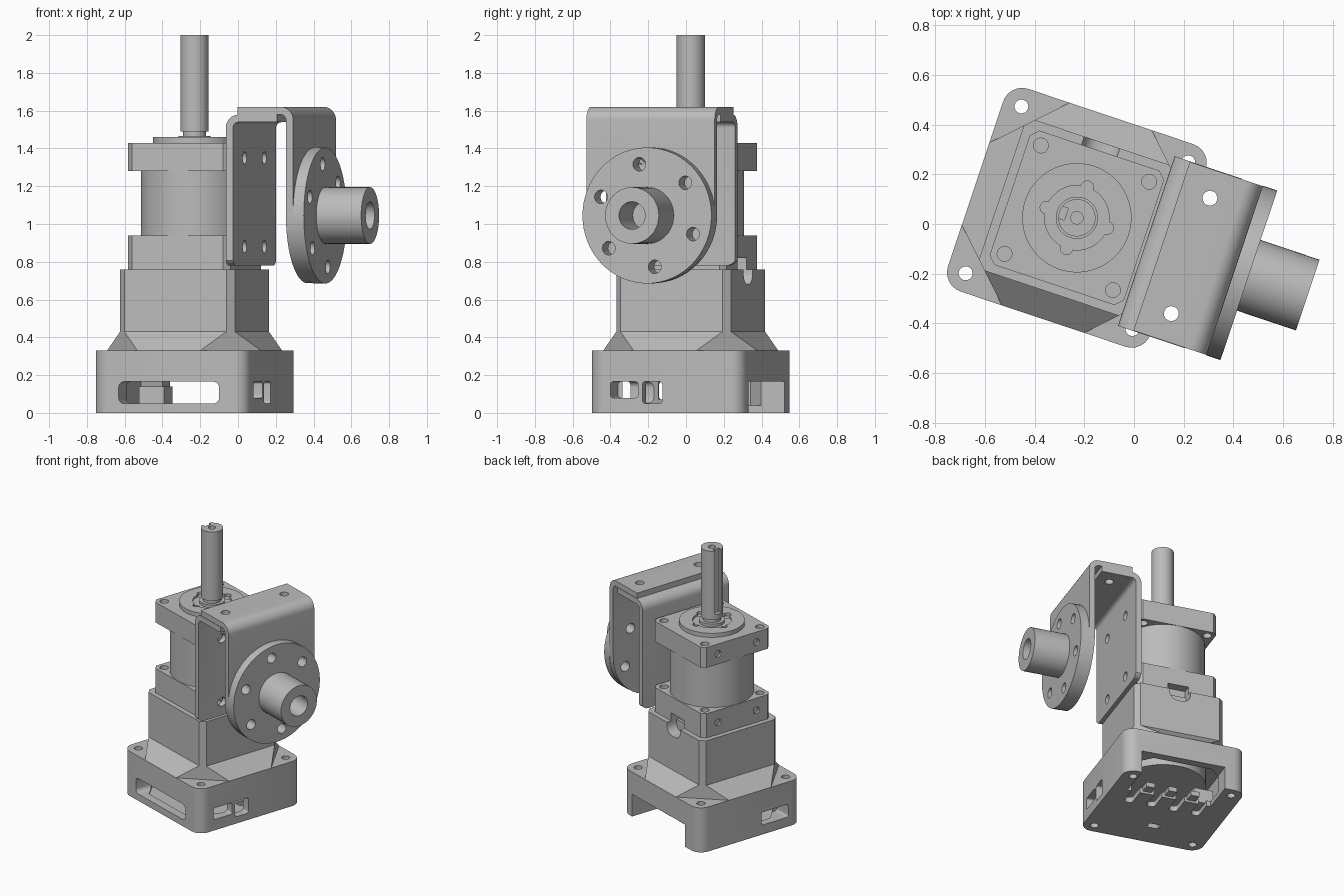
import bpy, bmesh, math
from mathutils import Matrix

cube = bpy.data.objects.get("Cube")
if cube:
    bpy.data.objects.remove(cube)

# Whole assembly is turned about the vertical shaft axis
PLACE = Matrix.Translation((-0.23, 0.025, 0)) @ Matrix.Rotation(math.radians(-18.5), 4, 'Z')

grey = bpy.data.materials.new("machined_grey")
grey.use_nodes = True
grey.diffuse_color = (0.5, 0.5, 0.5, 1)
grey.node_tree.nodes["Principled BSDF"].inputs["Base Color"].default_value = (0.5, 0.5, 0.5, 1)


def arc(a, b, r, start, end, n):
    return [(a + r * math.cos(math.radians(start + (end - start) * i / n)),
             b + r * math.sin(math.radians(start + (end - start) * i / n))) for i in range(n + 1)]


def circle(a, b, r, n=32):
    return arc(a, b, r, 0, 360, n)[:-1]


def rect(a0, a1, b0, b1, r=0, n=6):
    """Rectangle outline; r rounds the corners, n=1 chamfers them."""
    if not r:
        return [(a0, b0), (a1, b0), (a1, b1), (a0, b1)]
    return (arc(a0 + r, b0 + r, r, 180, 270, n) + arc(a1 - r, b0 + r, r, 270, 360, n)
            + arc(a1 - r, b1 - r, r, 0, 90, n) + arc(a0 + r, b1 - r, r, 90, 180, n))


def square(half, r=0, n=6):
    return rect(-half, half, -half, half, r, n)


def loft(name, sections, axis='z'):
    """Skin outlines stacked along an axis."""
    bm = bmesh.new()
    rings = []
    for pts, h in sections:
        put = {'z': lambda p: (p[0], p[1], h), 'x': lambda p: (h, p[0], p[1]),
               'y': lambda p: (p[0], h, p[1])}[axis]
        rings.append([bm.verts.new(put(p)) for p in pts])
    for low, high in zip(rings, rings[1:]):
        for i in range(len(low)):
            j = (i + 1) % len(low)
            bm.faces.new((low[i], low[j], high[j], high[i]))
    bm.faces.new(rings[0])
    bm.faces.new(rings[-1])
    bmesh.ops.recalc_face_normals(bm, faces=bm.faces)
    mesh = bpy.data.meshes.new(name)
    bm.to_mesh(mesh)
    bm.free()
    mesh.materials.append(grey)
    ob = bpy.data.objects.new(name, mesh)
    bpy.context.collection.objects.link(ob)
    ob.matrix_world = PLACE
    return ob


def prism(name, pts, lo, hi, axis='z'):
    return loft(name, [(pts, lo), (pts, hi)], axis)


def cut(pts, lo, hi, axis='z'):
    ob = prism("cutter", pts, lo, hi, axis)
    ob.hide_render = True
    return ob


def finish(ob, cutters=(), keep=None):
    """Apply cuts and an optional intersection, then smooth round surfaces."""
    tools = ([(keep, 'INTERSECT')] if keep else []) + [(c, 'DIFFERENCE') for c in cutters]
    for tool, op in tools:
        mod = ob.modifiers.new("cut", 'BOOLEAN')
        mod.object, mod.operation, mod.solver = tool, op, 'EXACT'
    if tools:
        bpy.context.view_layer.update()
        deps = bpy.context.evaluated_depsgraph_get()
        ob.data = bpy.data.meshes.new_from_object(ob.evaluated_get(deps))
        ob.modifiers.clear()
        for tool, op in tools:
            bpy.data.objects.remove(tool)
    ob.data.shade_smooth()
    ob.data.set_sharp_from_angle(angle=math.radians(30))
    return ob


def corners(d):
    return [(a, b) for a in (-d, d) for b in (-d, d)]


# Hollow base with screw holes, side windows and an open back
cuts = [cut(circle(a, b, 0.028, 20), -0.1, 0.4) for a, b in corners(0.354)]
cuts += [cut(square(0.37, 0.16, 1), 0.04, 0.3),
         cut(rect(-0.28, 0.28, 0.05, 0.165, 0.03), -0.5, -0.3, 'y'),
         cut(rect(-0.28, 0.32, -0.1, 0.165), 0.3, 0.5, 'y'),
         cut(rect(-0.305, -0.15, 0.08, 0.165, 0.015), 0.3, 0.5, 'x'),
         cut(rect(-0.125, -0.015, 0.05, 0.165, 0.015), 0.3, 0.5, 'x'),
         cut(rect(-0.32, -0.095, 0.07, 0.165, 0.015), -0.5, -0.3, 'x'),
         cut(rect(-0.28, 0.32, 0.17, 0.5), -0.1, 0.1)]
cuts += [cut(rect(a - 0.03, a + 0.03, 0.02, 0.2, 0.025), -0.1, 0.1) for a in (-0.22, -0.06, 0.1, 0.26)]
cuts += [cut(rect(-0.06, 0.02, -0.24, -0.19), -0.1, 0.1)]
finish(prism("base", square(0.43, 0.08), 0, 0.33), cuts)

# Motor end and connectors inside the base
finish(prism("motor_end", circle(0, 0, 0.29, 48), 0.19, 0.31))
finish(prism("connector", rect(-0.31, -0.17, 0.0, 0.14), 0.035, 0.14))
for i, a in enumerate((-0.14, 0.02, 0.18)):
    finish(prism("terminal_%d" % (i + 1), rect(a - 0.03, a + 0.03, 0.1, 0.24), 0.015, 0.05))

# Housing that widens onto the base, with a cable notch at the back
finish(loft("motor_housing", [(square(0.43, 0.255, 1), 0.33), (square(0.32, 0.035, 1), 0.43),
                              (square(0.32, 0.035, 1), 0.76)]),
       [cut(rect(-0.075, 0.075, 0.68, 0.9, 0.06), 0.24, 0.4, 'y')])

# Gearbox: two square flanges around a drum
for name, z0, z1 in (("lower_flange", 0.76, 0.94), ("upper_flange", 1.28, 1.43)):
    cuts = [cut(circle(a, b, 0.03, 20), z0 - 0.02, z1 + 0.02) for a, b in corners(0.23)]
    mid = (z0 + z1) / 2
    cuts += [cut(circle(b, mid, 0.025, 20), s * 0.25 - 0.02, s * 0.25 + 0.06 * s + 0.02, 'x')
             for s in (-1, 1) for b in (-0.16, 0.16)]
    if name == "lower_flange":
        cuts.append(cut(rect(-0.075, 0.075, 0.7, 0.82), 0.22, 0.4, 'y'))
    finish(prism(name, square(0.285, 0.03, 1), z0, z1), cuts)
finish(prism("gearbox_drum", circle(0, 0, 0.283, 64), 0.93, 1.29))

# Output boss with recessed face
cuts = [cut(circle(0, 0, 0.13, 48), 1.445, 1.5)]
cuts += [cut(circle(0.13 * math.cos(t), 0.13 * math.sin(t), 0.025, 16), 1.44, 1.5)
         for t in (k * math.pi / 2 for k in range(4))]
finish(prism("output_boss", circle(0, 0, 0.22, 64), 1.42, 1.46), cuts)
finish(prism("shaft_seal", circle(0, 0, 0.085), 1.44, 1.465))
finish(prism("shaft_neck", circle(0, 0, 0.062), 1.44, 1.5))

# Output shaft with keyway and centre hole
finish(prism("output_shaft", circle(0, 0, 0.075, 40), 1.49, 2.0),
       [cut(rect(-0.1, -0.045, -0.025, 0.025), 1.53, 2.1),
        cut(circle(0, 0, 0.025, 20), 1.92, 2.1)])


# Bracket: two overlapping bent plates
def bent(u, top, foot, end, s):
    """Side profile of an L-shaped plate; s gives the bend direction."""
    c, t = u + s * 0.07, 0.04
    outer = [(c - s * (a - c), b) for a, b in arc(c, top - 0.07, 0.07, 0, 90, 8)]
    inner = [(c - s * (a - c), b) for a, b in arc(c, top - 0.07, 0.03, 90, 0, 8)]
    return [(u, foot)] + outer + [(end, top), (end, top - t)] + inner + [(u + s * t, foot)]


def bolt_holes():
    return [cut(circle(0.483, v, 0.03, 20), 1.5, 1.7) for v in (-0.245, 0.245)]


HUB_Z = 1.045
cuts = [cut(circle(v, z, 0.033, 20), 0.2, 0.4, 'x') for v in (-0.165, 0.165) for z in (0.88, 1.35)]
finish(prism("inner_plate", bent(0.295, 1.579, 0.7, 0.58, 1), -0.36, 0.36, 'y'),
       cuts + bolt_holes(), cut(rect(-0.37, 0.37, 0.78, 1.9, 0.06), 0.2, 0.9, 'x'))


def hub_holes():
    return [cut(circle(0.275 * math.cos(t), HUB_Z + 0.275 * math.sin(t), 0.036, 20), 0.55, 0.85, 'x')
            for t in (math.radians(39 + 60 * k) for k in range(6))]


u_shape = arc(0, HUB_Z, 0.358, 180, 360, 32) + [(0.358, 1.9), (-0.358, 1.9)]
finish(prism("outer_plate", bent(0.67, 1.62, 0.6, 0.36, -1), -0.36, 0.36, 'y'),
       bolt_holes() + hub_holes(), cut(u_shape, 0.2, 0.9, 'x'))

# Hub disc and bored stub
finish(prism("hub_disc", circle(0, HUB_Z, 0.36, 64), 0.67, 0.73, 'x'), hub_holes())
finish(prism("hub_stub", circle(0, HUB_Z, 0.15, 48), 0.72, 0.98, 'x'),
       [cut(circle(0, HUB_Z, 0.073), 0.75, 1.1, 'x')])
